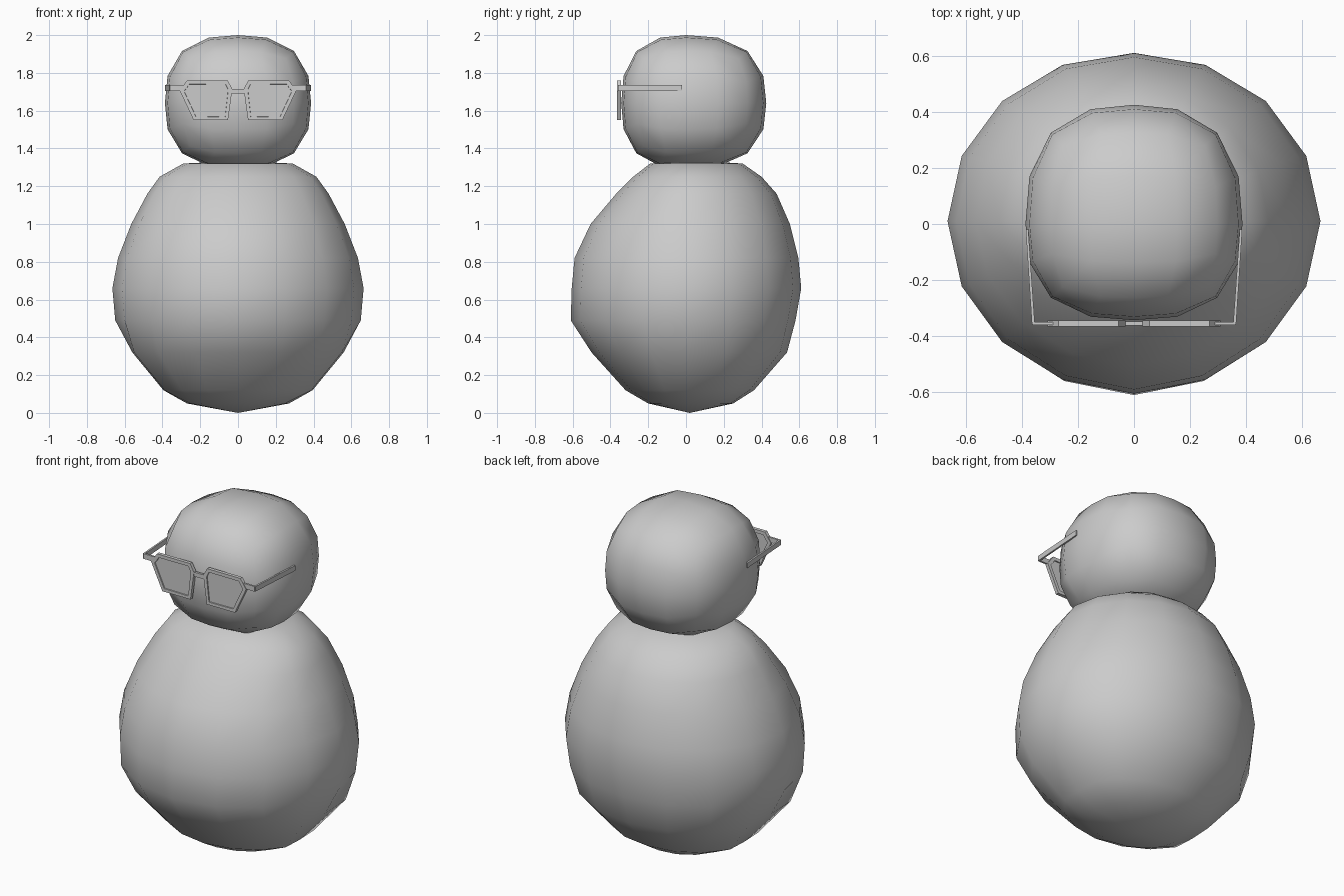
import bpy, bmesh, math
from mathutils import Vector

if "Cube" in bpy.data.objects:
    bpy.data.objects.remove(bpy.data.objects["Cube"])


def finish(name, bm, smooth=False):
    bmesh.ops.recalc_face_normals(bm, faces=bm.faces)
    for f in bm.faces:
        f.smooth = smooth
    me = bpy.data.meshes.new(name)
    bm.to_mesh(me)
    bm.free()
    ob = bpy.data.objects.new(name, me)
    bpy.context.collection.objects.link(ob)
    return ob


# Body: 16-sided egg lofted through rings (z, half width, front y, back y)
RINGS = [
    (0.05, 0.27, -0.20, 0.25), (0.12, 0.42, -0.32, 0.36),
    (0.32, 0.595, -0.50, 0.535), (0.49, 0.65, -0.61, 0.58),
    (0.66, 0.665, -0.605, 0.61), (0.82, 0.635, -0.59, 0.595),
    (1.00, 0.565, -0.505, 0.55), (1.16, 0.48, -0.37, 0.48),
    (1.25, 0.415, -0.28, 0.40), (1.32, 0.29, -0.19, 0.30),
]
N = 16
bm = bmesh.new()
loops = []
for z, w, front, back in RINGS:
    loop = []
    for i in range(N):
        a = 2 * math.pi * i / N
        c, s = math.cos(a), math.sin(a)
        # shallow dimple low on each flank
        k = 0.94 if i % (N // 2) == 0 and 0.1 < z < 0.4 else 1
        loop.append(bm.verts.new((w * c * k, 0.01 * abs(c) + s * (back if s > 0 else -front), z)))
    loops.append(loop)
for lo, hi in zip(loops, loops[1:]):
    for i in range(N):
        j = (i + 1) % N
        bm.faces.new((lo[i], lo[j], hi[j], hi[i]))
for loop, pole in ((loops[0], (0, 0.02, 0)), (loops[-1], (0, 0.06, 1.335))):
    p = bm.verts.new(pole)
    for i in range(N):
        bm.faces.new((loop[i], loop[(i + 1) % N], p))
finish("body", bm, True)

# Head: subdivided cube inflated to a boxy ball, fuller at the back
bm = bmesh.new()
bmesh.ops.create_cube(bm, size=2)
bmesh.ops.subdivide_edges(bm, edges=bm.edges[:], cuts=3, use_grid_fill=True)
P = 2.6
for v in bm.verts:
    d = Vector([math.tan(c * math.pi / 4) for c in v.co])
    d /= sum(abs(c) ** P for c in d) ** (1 / P)
    v.co = (d.x * 0.387, d.y * (0.425 if d.y > 0 else 0.343),
            1.64 + d.z * (0.36 if d.z > 0 else 0.347))
finish("head", bm, True)


# Glasses
def prism(name, pts, y0, y1, rim=0):
    """Extrude an x-z outline along y, optionally recessing a lens on both sides."""
    bm = bmesh.new()
    f = bm.faces.new([bm.verts.new((x, y0, z)) for x, z in pts])
    ext = bmesh.ops.extrude_face_region(bm, geom=[f], use_keep_orig=True)
    bmesh.ops.translate(bm, vec=(0, y1 - y0, 0),
                        verts=[g for g in ext["geom"] if isinstance(g, bmesh.types.BMVert)])
    bmesh.ops.recalc_face_normals(bm, faces=bm.faces)
    if rim:
        caps = [f for f in bm.faces if abs(f.normal.y) > 0.9]
        for cap in caps:
            r = bmesh.ops.inset_individual(bm, faces=[cap], thickness=rim)
            down = bmesh.ops.inset_individual(bm, faces=[cap], thickness=0.001, depth=-0.006)
    return finish(name, bm)


def arm(name, s):
    """Tapering side arm running from the hinge back to the head."""
    bm = bmesh.new()
    plan = [(0.364, -0.36), (0.386, -0.02), (0.377, -0.02), (0.354, -0.352)]
    lo = [bm.verts.new((s * x, y, 1.705)) for x, y in plan]
    hi = [bm.verts.new((s * x, y, 1.735)) for x, y in plan]
    bm.faces.new(lo)
    bm.faces.new(hi)
    for i in range(4):
        j = (i + 1) % 4
        bm.faces.new((lo[i], lo[j], hi[j], hi[i]))
    finish(name, bm)


LENS = [(0.055, 1.76), (0.27, 1.76), (0.288, 1.735), (0.308, 1.705),
        (0.235, 1.55), (0.053, 1.55), (0.03, 1.715)]
HINGE = [(0.28, 1.735), (0.36, 1.735), (0.36, 1.705), (0.30, 1.705)]
for side, s in (("left", -1), ("right", 1)):
    prism(side + "_lens_frame", [(s * x, z) for x, z in LENS], -0.365, -0.345, 0.022)
    prism(side + "_hinge", [(s * x, z) for x, z in HINGE], -0.361, -0.35)
    arm(side + "_arm", s)
prism("bridge", [(-0.036, 1.69), (-0.03, 1.715), (0.03, 1.715), (0.036, 1.69)], -0.362, -0.348)
